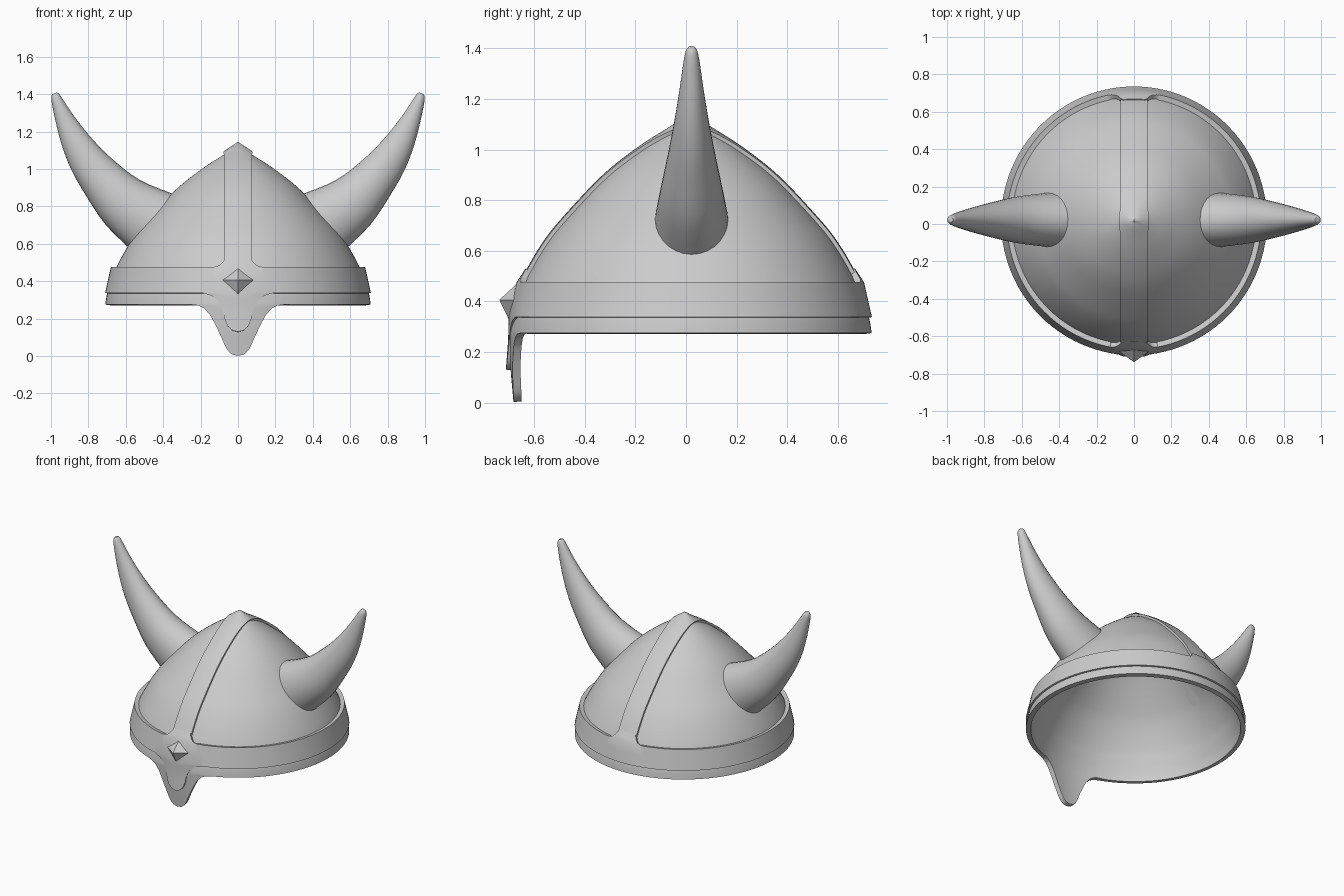
import bpy, bmesh, math

if "Cube" in bpy.data.objects:
    bpy.data.objects.remove(bpy.data.objects["Cube"])

CY, SY = 0.017, 1.01          # helmet centre and slight front-to-back stretch

steel = bpy.data.materials.new("plain grey")
steel.diffuse_color = (0.6, 0.6, 0.6, 1)
steel.use_nodes = True
steel.node_tree.nodes["Principled BSDF"].inputs["Base Color"].default_value = steel.diffuse_color


def lerp(table, x):
    """Piecewise linear lookup in a list of (x, value), x rising."""
    if x <= table[0][0]:
        return table[0][1]
    for (a, va), (b, vb) in zip(table, table[1:]):
        if x <= b:
            return va + (vb - va) * (x - a) / (b - a)
    return table[-1][1]


def smooth(pts, n):
    """Catmull-Rom curve through points of any dimension."""
    out = []
    for i in range(len(pts) - 1):
        a, b, c, d = pts[max(i - 1, 0)], pts[i], pts[i + 1], pts[min(i + 2, len(pts) - 1)]
        for k in range(n):
            t = k / n
            out.append(tuple(0.5 * (2 * q + (r - p) * t + (2 * p - 5 * q + 4 * r - s) * t * t
                                    + (3 * q - p - 3 * r + s) * t ** 3)
                             for p, q, r, s in zip(a, b, c, d)))
    return out + [tuple(pts[-1])]


def finish(name, bm, thickness=0, offset=-1, angle=35):
    me = bpy.data.meshes.new(name)
    bm.to_mesh(me)
    bm.free()
    me.materials.append(steel)
    ob = bpy.data.objects.new(name, me)
    bpy.context.collection.objects.link(ob)
    bpy.ops.object.select_all(action='DESELECT')
    ob.select_set(True)
    bpy.context.view_layer.objects.active = ob
    if thickness:
        mod = ob.modifiers.new("thickness", 'SOLIDIFY')
        mod.thickness, mod.offset = thickness, offset
        bpy.ops.object.modifier_apply(modifier=mod.name)
    if angle:
        bpy.ops.object.shade_smooth_by_angle(angle=math.radians(angle))
    return ob


def grid(rows):
    """Sheet through rows of points, doubles merged."""
    bm = bmesh.new()
    vs = [[bm.verts.new(p) for p in row] for row in rows]
    for r0, r1 in zip(vs, vs[1:]):
        for j in range(len(r0) - 1):
            bm.faces.new((r0[j], r1[j], r1[j + 1], r0[j + 1]))
    bmesh.ops.remove_doubles(bm, verts=bm.verts, dist=0.0004)
    return bm


def polar(r, th, z):
    return (r * math.sin(th), CY - SY * r * math.cos(th), z)


# Angles around the helmet, finer at the nose and at the back strip
half = ([i * 0.0125 for i in range(28)] + [0.35 + i * 0.0625 for i in range(40)]
        + [2.85 + i * (math.pi - 2.85) / 16 for i in range(17)])
angles = [-a for a in reversed(half[1:])] + half

# Dome shell with nose guard
dome = smooth([(0, 1.13), (.07, 1.08), (.173, 1.015), (.28, .935), (.35, .873), (.415, .805),
               (.5, .71), (.55, .648), (.6, .57), (.65, .476), (.675, .41), (.7, .335),
               (.71, .275)], 3)
guard_edge = [(0, .002), (.03, .007), (.055, .027), (.07, .053), (.09, .10), (.123, .17),
              (.15, .22), (.18, .255), (.21, .27), (.25, .275)]
guard_r = [(0, .692), (.134, .704), (.275, .71)]


def front_x(th):
    return 0.71 * abs(math.sin(th)) if abs(th) < 1.5 else 9


rows = [[polar(r, th, z) for th in angles] for r, z in dome]
for k in range(1, 9):
    row = []
    for th in angles:
        z = .275 + (lerp(guard_edge, front_x(th)) - .275) * k / 8
        row.append(polar(lerp(guard_r, z), th, z))
    rows.append(row)
finish("dome_shell", grid(rows), 0.032)

# Brow band with nose tongue and filleted strip roots
band_low = [(0, .13), (.03, .137), (.055, .16), (.07, .195), (.075, .23), (.085, .26),
            (.105, .295), (.14, .322), (.19, .338)]
band_top = [(.07, .53), (.08, .505), (.10, .485), (.13, .476)]
band_r = [(.13, .722), (.25, .713), (.338, .711), (.476, .68), (.53, .645)]
rows = [[] for _ in range(12)]
for th in angles:
    top = lerp(band_top, 0.68 * abs(math.sin(th)))
    low = lerp(band_low, front_x(th))
    zs = [top, (top + .476) / 2, .476, .41] + [.338 + (low - .338) * k / 7 for k in range(8)]
    for row, z in zip(rows, zs):
        row.append(polar(lerp(band_r, z), th, z))
finish("brow_band", grid(rows), 0.03)

# Crest strip running front to back over the dome
ys = [r for r, z in dome if r < 0.665]
ys = [r for r in reversed(ys)] + [-r for r in ys[1:]]
rows = [[(x, CY + SY * y, lerp(dome, math.hypot(x, y))) for x in (-.07, -.035, 0, .035, .07)]
        for y in ys]
finish("crest_strip", grid(rows), 0.03, 0)

# Pyramid stud on the brow
bm = bmesh.new()
tip, top, left, low, right, back = [bm.verts.new(p) for p in (
    (0, -.738, .406), (0, -.64, .497), (-.09, -.675, .406), (0, -.695, .317),
    (.09, -.675, .406), (0, -.64, .406))]
ring = [top, left, low, right]
for a, b in zip(ring, ring[1:] + ring[:1]):
    bm.faces.new((a, b, tip))
    bm.faces.new((b, a, back))
bmesh.ops.recalc_face_normals(bm, faces=bm.faces)
finish("brow_stud", bm, angle=0)

# Horns: inner edge x z, outer edge x z, half depth
horn = smooth([(.328, .86, .575, .571, .146), (.524, .941, .711, .706, .125),
               (.684, 1.064, .818, .866, .095), (.80, 1.185, .893, 1.0, .07),
               (.88, 1.288, .946, 1.14, .05), (.935, 1.37, .983, 1.29, .034),
               (.953, 1.397, .998, 1.375, .024), (.967, 1.41, .991, 1.401, .012)], 4)
SEG = 28
for name, side in (("left_horn", -1), ("right_horn", 1)):
    bm = bmesh.new()
    rings = []
    for ix, iz, ox, oz, b in horn:
        ring = []
        for k in range(SEG):
            c, s = math.cos(k * math.tau / SEG), math.sin(k * math.tau / SEG)
            ring.append(bm.verts.new((side * ((ix + ox) / 2 + (ix - ox) / 2 * c),
                                      0.022 + b * s, (iz + oz) / 2 + (iz - oz) / 2 * c)))
        rings.append(ring)
    for r0, r1 in zip(rings, rings[1:]):
        for k in range(SEG):
            m = (k + 1) % SEG
            bm.faces.new((r0[k], r0[m], r1[m], r1[k]))
    bm.faces.new(rings[0])
    bm.faces.new(rings[-1])
    bmesh.ops.recalc_face_normals(bm, faces=bm.faces)
    finish(name, bm, angle=50)
